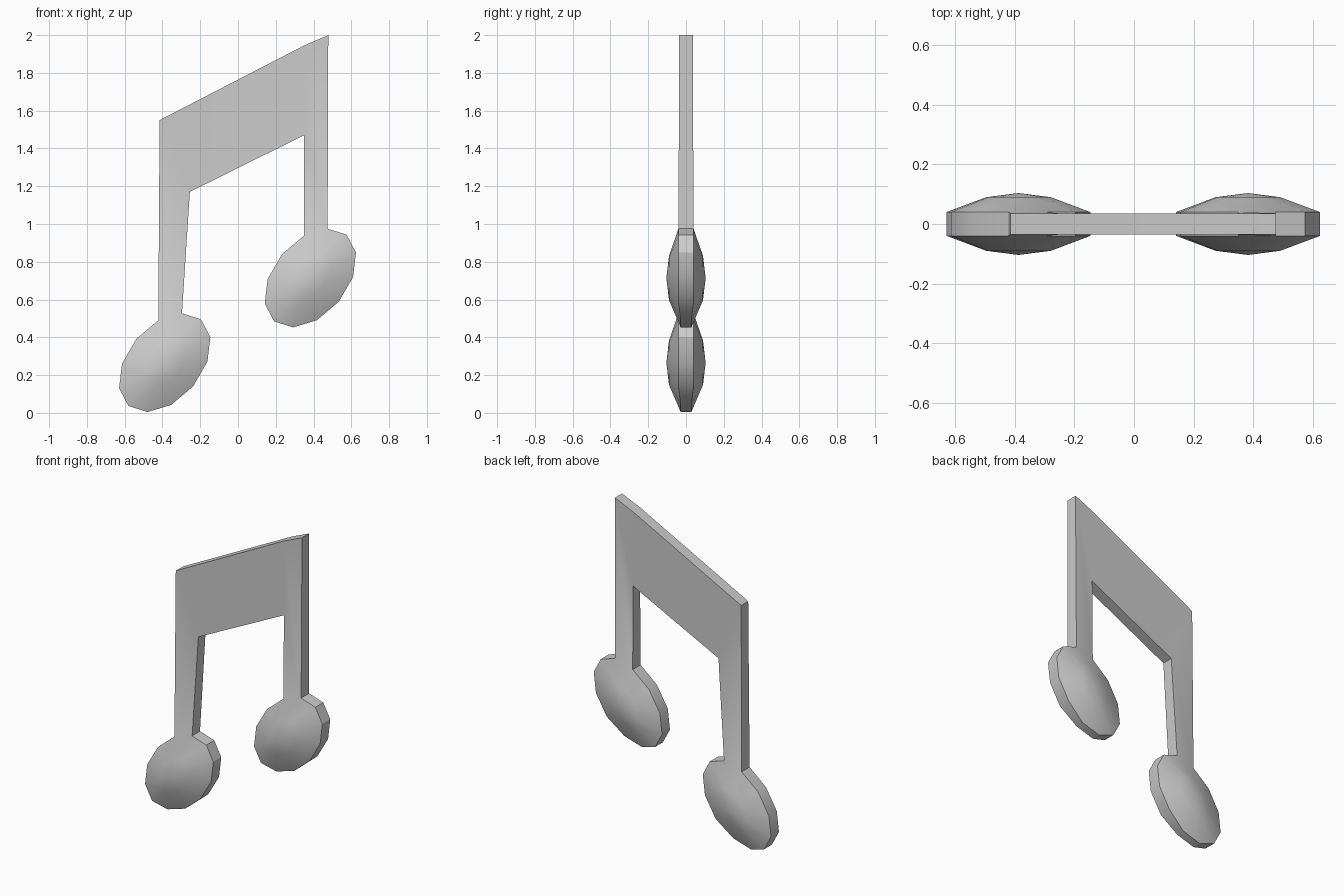
import bpy, bmesh, math

if "Cube" in bpy.data.objects:
    bpy.data.objects.remove(bpy.data.objects["Cube"])

bm = bmesh.new()
TILT = math.radians(50)
SEG = 12


def vert(x, y, z):
    return bm.verts.new((x, y, z))


# Lens-shaped oval note head; the rim face between points 1 and 2 is left open for the stem
def note_head(cx, cz):
    def ring(scale, y_of):
        out = []
        for k in range(SEG):
            t = 2 * math.pi * k / SEG
            u, v = 0.299 * scale * math.cos(t), 0.196 * scale * math.sin(t)
            out.append(vert(cx + u * math.cos(TILT) - v * math.sin(TILT), y_of(k),
                            cz + u * math.sin(TILT) + v * math.cos(TILT)))
        return out

    rims = []
    for s in (-1, 1):
        rim = ring(1.0, lambda k: s * (0.028 if k in (7, 8) else 0.04))
        mid = ring(0.45, lambda k: s * 0.09)
        tip = vert(cx, s * 0.104, cz)
        for k in range(SEG):
            n = (k + 1) % SEG
            bm.faces.new((rim[k], rim[n], mid[n], mid[k]))
            bm.faces.new((mid[k], mid[n], tip))
        rims.append(rim)
    front, back = rims
    for k in range(SEG):
        if k != 1:
            n = (k + 1) % SEG
            bm.faces.new((front[k], front[n], back[n], back[k]))
    # stem sockets: left and right points, front then back
    return [(r[2], r[1]) for r in rims]


left = note_head(-0.388, 0.266)
right = note_head(0.383, 0.714)

# Stems and slanted beam grow out of the two heads
BEAM = [(-0.255, 1.17), (0.35, 1.47), (0.478, 2.0), (0.35, 1.945), (-0.415, 1.55)]
outlines = []
for i, s in enumerate((-1, 1)):
    (l_out, l_in), (r_in, r_out) = left[i], right[i]
    a, b, c, d, e = [vert(x, s * 0.036, z) for x, z in BEAM]
    bm.faces.new((l_out, l_in, a, e))
    bm.faces.new((e, a, b, d))
    bm.faces.new((b, r_in, r_out, c, d))
    outlines.append(([l_in, a, b, r_in], [r_out, c, d, e, l_out]))

# Edge walls joining front and back
for front, back in zip(*outlines):
    for k in range(len(front) - 1):
        bm.faces.new((front[k], front[k + 1], back[k + 1], back[k]))

bmesh.ops.recalc_face_normals(bm, faces=bm.faces[:])
mesh = bpy.data.meshes.new("beamed_notes")
bm.to_mesh(mesh)
bm.free()
obj = bpy.data.objects.new("beamed_notes", mesh)
bpy.context.collection.objects.link(obj)
bpy.context.view_layer.objects.active = obj
obj.select_set(True)
bpy.ops.object.shade_smooth_by_angle(angle=math.radians(30))
